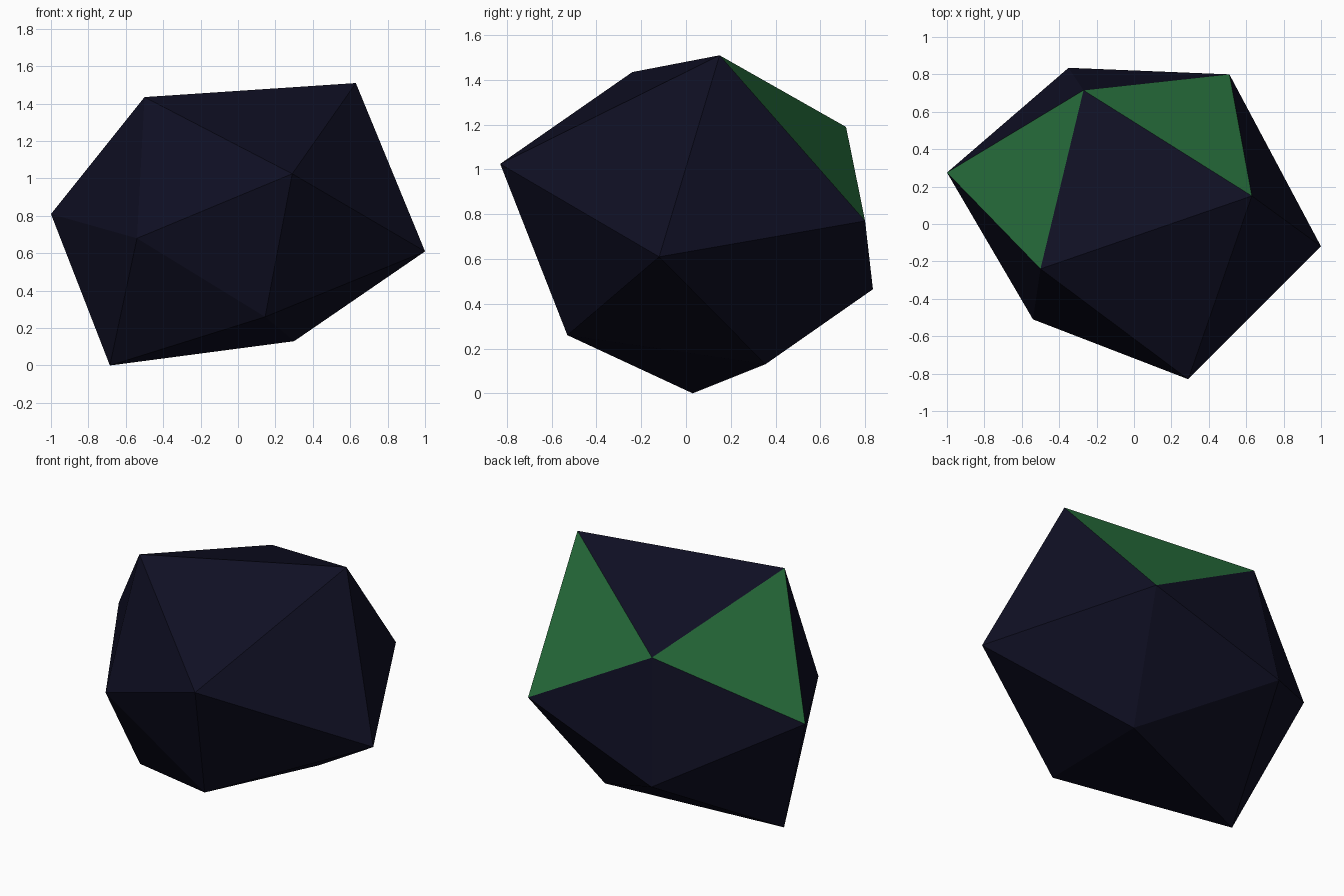
import bpy
import bmesh

cube = bpy.data.objects.get("Cube")
if cube:
    bpy.data.objects.remove(cube, do_unlink=True)


def make_material(name, color):
    mat = bpy.data.materials.new(name)
    mat.use_nodes = True
    mat.diffuse_color = color
    bsdf = next(n for n in mat.node_tree.nodes if n.type == "BSDF_PRINCIPLED")
    bsdf.inputs["Base Color"].default_value = color
    return mat


navy = make_material("dark navy stone", (0.0048, 0.0048, 0.017, 1))
green = make_material("moss green", (0.018, 0.14, 0.04, 1))

# Corners of the lopsided twenty-sided rock
corners = {
    "A": (-1.0, 0.275, 0.81), "B": (-0.27, 0.715, 1.19),
    "C": (0.51, 0.8, 0.77), "D": (0.63, 0.15, 1.51),
    "E": (-0.5, -0.24, 1.435), "F": (-0.35, 0.835, 0.465),
    "G": (1.0, -0.12, 0.61), "H": (0.29, -0.83, 1.025),
    "I": (-0.54, -0.51, 0.68), "J": (-0.685, 0.03, 0),
    "K": (0.145, -0.53, 0.26), "L": (0.3, 0.355, 0.13),
}

# Triangles grouped as upper, side and lower facets
upper = "BED EDH DGH CGD"
side = "AFB FCB EHI EIA AIJ IHK HGK AFJ"
lower = "IJK JKL KGL FJL FCL CGL"
mossy = "ABE BCD"

bm = bmesh.new()
verts = {key: bm.verts.new(co) for key, co in corners.items()}
for group, slot in ((upper, 0), (side, 0), (lower, 0), (mossy, 1)):
    for triangle in group.split():
        face = bm.faces.new([verts[key] for key in triangle])
        face.material_index = slot
        face.smooth = False
bmesh.ops.recalc_face_normals(bm, faces=bm.faces[:])

mesh = bpy.data.meshes.new("faceted_rock")
bm.to_mesh(mesh)
bm.free()
mesh.materials.append(navy)
mesh.materials.append(green)
rock = bpy.data.objects.new("faceted_rock", mesh)
bpy.context.collection.objects.link(rock)
